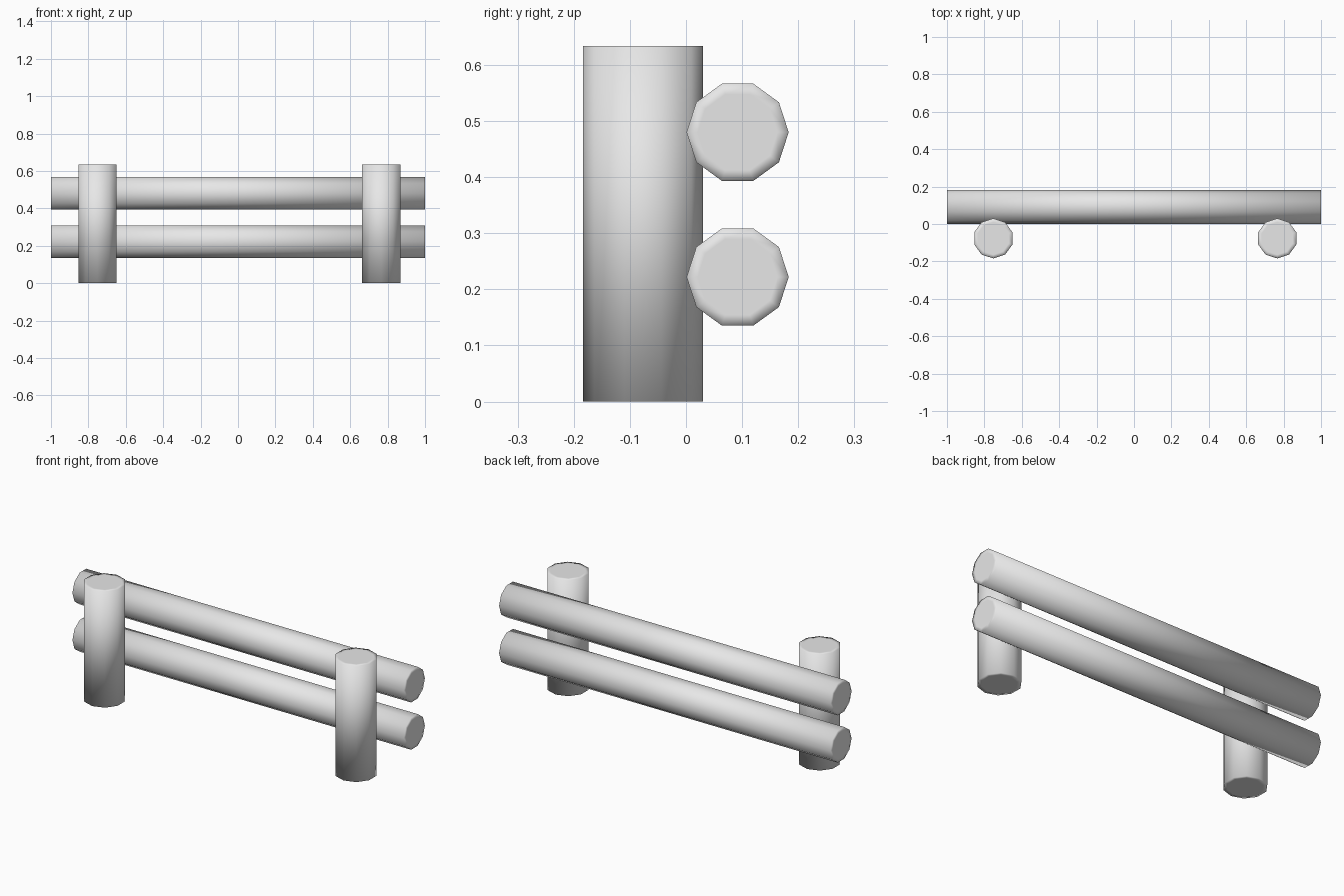
import bpy
import bmesh
from math import radians
from mathutils import Matrix

cube = bpy.data.objects.get("Cube")
if cube:
    bpy.data.objects.remove(cube, do_unlink=True)

grey = bpy.data.materials.new("plain_grey")
grey.use_nodes = True
grey.diffuse_color = (0.8, 0.8, 0.8, 1)
grey.node_tree.nodes["Principled BSDF"].inputs["Base Color"].default_value = (0.8, 0.8, 0.8, 1)


def log(name, radius, length, centre, lying=False):
    """Ten-sided smooth log with a rim loop on each end cap."""
    bm = bmesh.new()
    bmesh.ops.create_cone(bm, cap_ends=True, segments=10, radius1=radius,
                          radius2=radius, depth=length)
    caps = [f for f in bm.faces if len(f.verts) == 10]
    bmesh.ops.inset_individual(bm, faces=caps, thickness=0.02)
    if lying:
        bm.transform(Matrix.Rotation(radians(90), 4, "Y"))
    for face in bm.faces:
        face.smooth = True
    mesh = bpy.data.meshes.new(name)
    bm.to_mesh(mesh)
    bm.free()
    mesh.materials.append(grey)
    obj = bpy.data.objects.new(name, mesh)
    obj.location = centre
    bpy.context.collection.objects.link(obj)


# Upright posts
post_height = 0.634
for name, x in (("right_post", -0.752), ("left_post", 0.766)):
    log(name, 0.107, post_height, (x, -0.077, post_height / 2))

# Horizontal rails behind the posts
for name, z in (("lower_rail", 0.222), ("upper_rail", 0.48)):
    log(name, 0.091, 2.0, (0, 0.092, z), lying=True)
